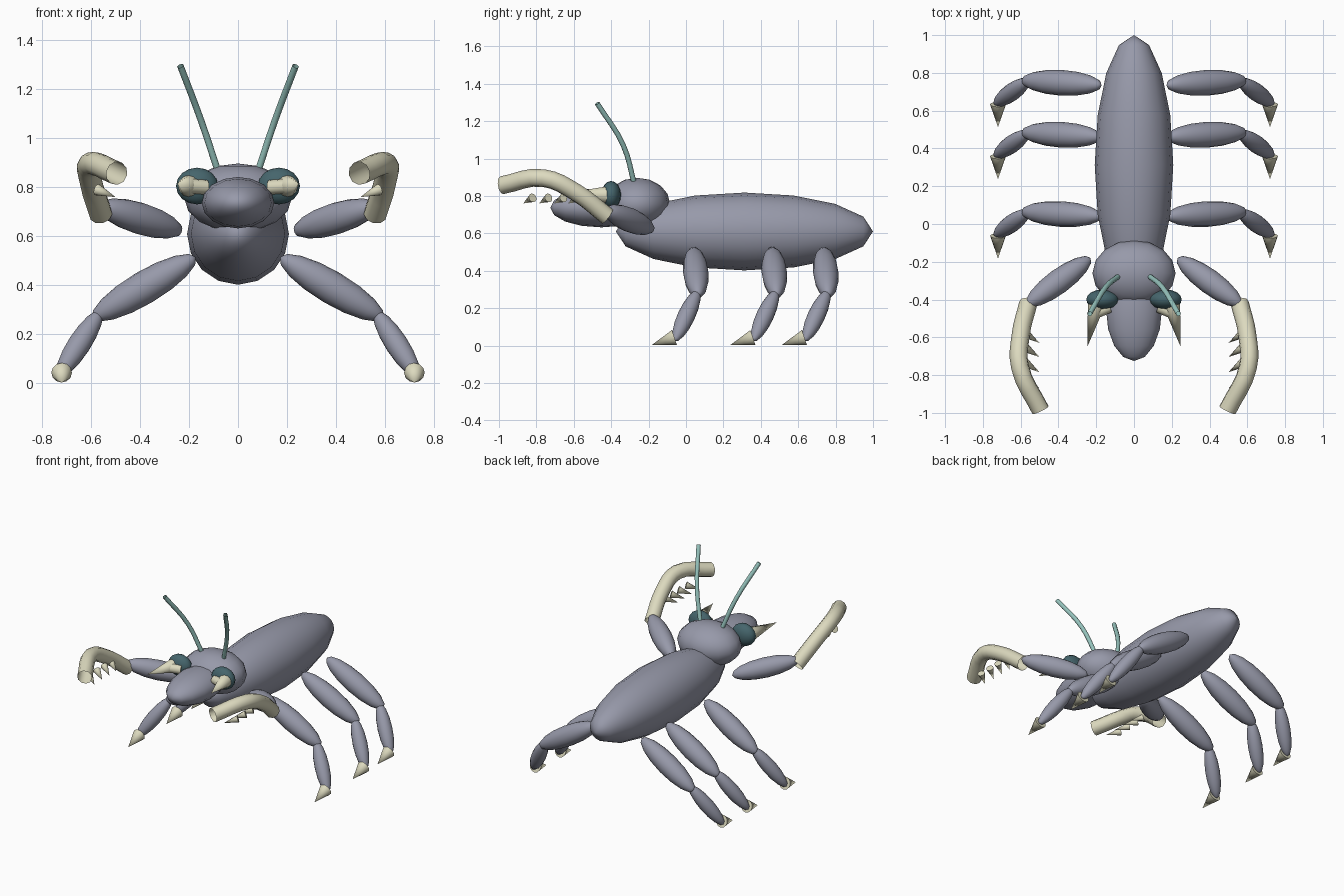
import bpy
from mathutils import Vector

cube = bpy.data.objects.get("Cube")
if cube:
    bpy.data.objects.remove(cube, do_unlink=True)


def material(name, color):
    m = bpy.data.materials.new(name)
    m.use_nodes = True
    m.diffuse_color = (*color, 1)
    m.node_tree.nodes["Principled BSDF"].inputs["Base Color"].default_value = (*color, 1)
    return m


GREY = material("shell grey", (0.31, 0.32, 0.40))
CREAM = material("claw cream", (0.72, 0.70, 0.52))
TEAL = material("antenna teal", (0.30, 0.54, 0.50))
DARK = material("eye dark teal", (0.06, 0.13, 0.15))


def finish(name, mat, angle):
    ob = bpy.context.object
    ob.name = name
    ob.data.materials.append(mat)
    bpy.ops.object.shade_smooth_by_angle(angle=angle)
    return ob


def aim(ob, direction):
    ob.rotation_euler = Vector(direction).to_track_quat('Z', 'Y').to_euler()


def ellipsoid(name, mat, center, radii, direction=(0, 0, 1)):
    bpy.ops.mesh.primitive_uv_sphere_add(segments=16, ring_count=8, radius=1, location=center)
    ob = finish(name, mat, 3.1)
    ob.scale = radii
    aim(ob, direction)
    return ob


def limb(name, mat, a, b, r):
    """Ellipsoid stretched between two points."""
    a, b = Vector(a), Vector(b)
    return ellipsoid(name, mat, (a + b) / 2, (r, r, (b - a).length / 2), b - a)


def spike(name, mat, base, tip, r, r_tip=0):
    """Cone from a base point to a tip point."""
    a, b = Vector(base), Vector(tip)
    bpy.ops.mesh.primitive_cone_add(vertices=12, radius1=r, radius2=r_tip,
                                    depth=(b - a).length, location=(a + b) / 2)
    ob = finish(name, mat, 0.9)
    aim(ob, b - a)
    return ob


def tube(name, mat, points, r):
    """Round tube along a smooth path."""
    cu = bpy.data.curves.new(name, 'CURVE')
    cu.dimensions = '3D'
    cu.bevel_depth = r
    cu.bevel_resolution = 3
    cu.resolution_u = 4
    sp = cu.splines.new('BEZIER')
    sp.bezier_points.add(len(points) - 1)
    for bp, p in zip(sp.bezier_points, points):
        bp.co = p
        bp.handle_left_type = bp.handle_right_type = 'AUTO'
    cu.materials.append(mat)
    ob = bpy.data.objects.new(name, cu)
    bpy.context.collection.objects.link(ob)
    return ob


# Body, head and snout
limb("body", GREY, (0, -0.375, 0.61), (0, 1.0, 0.61), 0.208)
ellipsoid("head", GREY, (0, -0.26, 0.757), (0.22, 0.175, 0.14))
snout = limb("snout", GREY, (0, -0.18, 0.737), (0, -0.725, 0.737), 0.105)
snout.scale.x = 0.148

for side, s in (("left", 1), ("right", -1)):
    def P(x, y, z):
        return (s * x, y, z)

    # Eyes, mandibles and antennae
    ellipsoid(side + "_eye", DARK, P(0.167, -0.40, 0.805), (0.086, 0.053, 0.075))
    spike(side + "_mandible", CREAM, P(0.20, -0.43, 0.805), P(0.247, -0.65, 0.815), 0.045)
    spike(side + "_mandible_root", CREAM, P(0.13, -0.44, 0.80), P(0.20, -0.47, 0.805), 0.03, 0.03)
    tube(side + "_antenna", TEAL, [P(0.08, -0.275, 0.86), P(0.15, -0.335, 1.07),
                                   P(0.235, -0.475, 1.295)], 0.014)

    # Raised grasping arm with inner spines
    limb(side + "_upper_arm", GREY, P(0.23, -0.18, 0.62), P(0.57, -0.43, 0.725), 0.065)
    tube(side + "_forearm", CREAM, [P(0.56, -0.42, 0.69), P(0.60, -0.59, 0.82),
                                    P(0.603, -0.76, 0.895), P(0.495, -0.985, 0.857)], 0.048)
    for i, y in enumerate((-0.58, -0.655, -0.735, -0.82)):
        spike(f"{side}_arm_spine_{i + 1}", CREAM, P(0.575, y, 0.79),
              P(0.50, y - 0.05, 0.76), 0.024)

    # Three walking legs with pointed feet
    for place, y in (("front", 0.0), ("middle", 0.42), ("back", 0.695)):
        n = f"{side}_{place}_"
        limb(n + "thigh", GREY, P(0.172, y + 0.04, 0.515), P(0.595, y + 0.065, 0.265), 0.068)
        limb(n + "shin", GREY, P(0.56, y + 0.065, 0.295), P(0.735, y - 0.06, 0.025), 0.047)
        spike(n + "foot", CREAM, P(0.72, y - 0.062, 0.043), P(0.72, y - 0.183, 0.003), 0.042)
